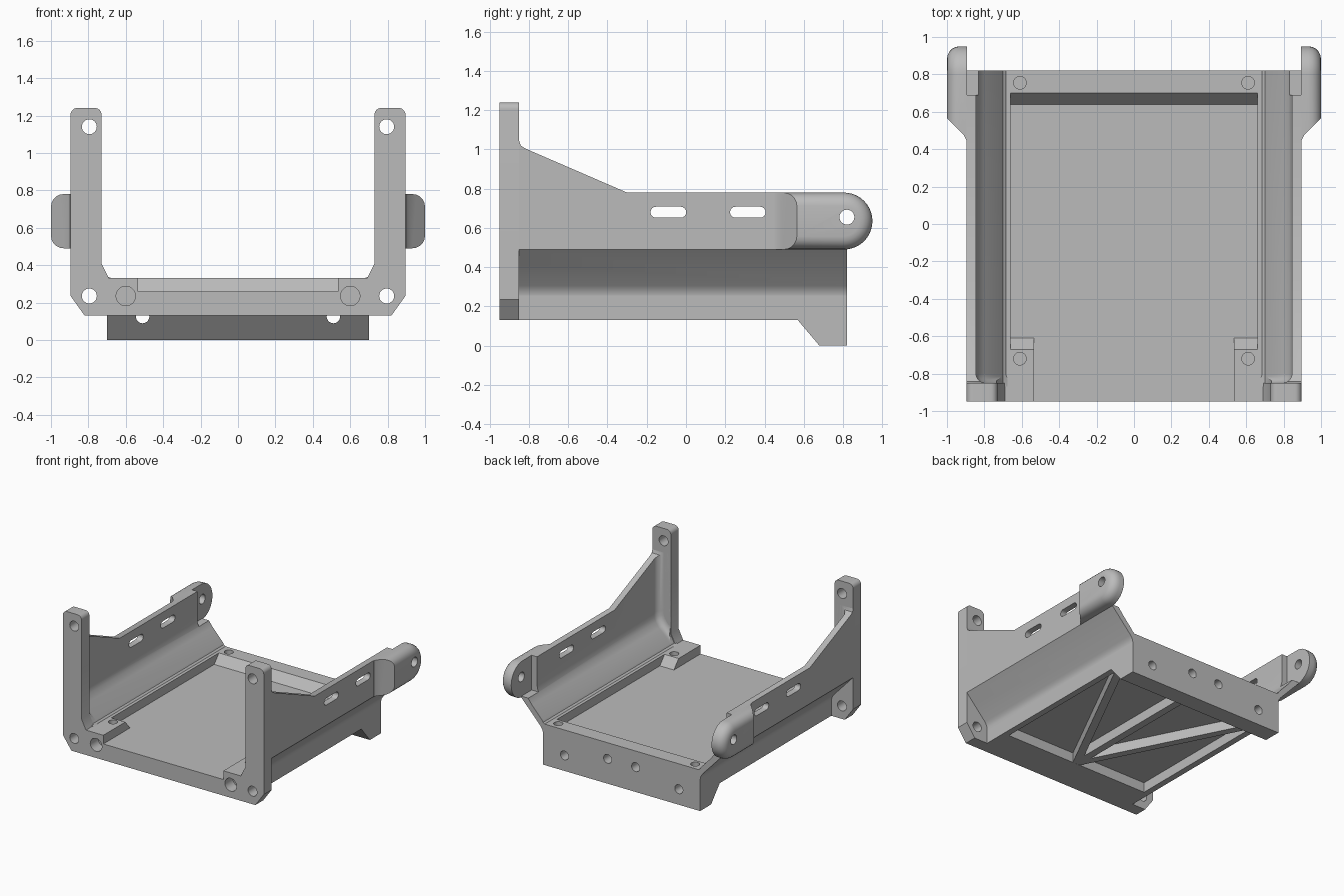
import bpy, bmesh
from math import cos, sin, radians, atan2, hypot, pi
from mathutils import Matrix, Vector

cube = bpy.data.objects.get("Cube")
if cube:
    bpy.data.objects.remove(cube, do_unlink=True)

grey = bpy.data.materials.new("plain grey")
grey.use_nodes = True
grey.diffuse_color = (0.5, 0.5, 0.5, 1)
for node in grey.node_tree.nodes:
    if node.type == 'BSDF_PRINCIPLED':
        node.inputs["Base Color"].default_value = (0.5, 0.5, 0.5, 1)


def arc(cx, cy, r, start, end, steps=8):
    angles = [radians(start + (end - start) * i / steps) for i in range(steps + 1)]
    return [(cx + r * cos(a), cy + r * sin(a)) for a in angles]


def prism(name, pts, lo, hi, axis, bevel=None, width=0.06):
    """Extrude a 2D outline along an axis; bevel(a, b) picks edges to round."""
    place = {'x': lambda p, d: (d, p[0], p[1]),
             'y': lambda p, d: (p[0], d, p[1]),
             'z': lambda p, d: (p[0], p[1], d)}[axis]
    bm = bmesh.new()
    ends = [[bm.verts.new(place(p, d)) for p in pts] for d in (lo, hi)]
    for ring in ends:
        bm.faces.new(ring)
    n = len(pts)
    for i in range(n):
        j = (i + 1) % n
        bm.faces.new((ends[0][i], ends[0][j], ends[1][j], ends[1][i]))
    bmesh.ops.recalc_face_normals(bm, faces=bm.faces)
    if bevel:
        edges = [e for e in bm.edges if bevel(e.verts[0].co, e.verts[1].co)]
        bmesh.ops.bevel(bm, geom=edges, offset=width, segments=5, profile=0.5,
                        affect='EDGES', clamp_overlap=False)
    mesh = bpy.data.meshes.new(name)
    bm.to_mesh(mesh)
    bm.free()
    mesh.materials.append(grey)
    obj = bpy.data.objects.new(name, mesh)
    bpy.context.collection.objects.link(obj)
    return obj


def box(name, x0, x1, y0, y1, z0, z1):
    return prism(name, [(x0, y0), (x1, y0), (x1, y1), (x0, y1)], z0, z1, 'z')


def hole(cx, cy, r, lo, hi, axis):
    return prism("hole_cutter", arc(cx, cy, r, 0, 345, 23), lo, hi, axis)


def bake(obj):
    dg = bpy.context.evaluated_depsgraph_get()
    mesh = bpy.data.meshes.new_from_object(obj.evaluated_get(dg))
    obj.modifiers.clear()
    obj.data = mesh


def combine(obj, tools, operation='DIFFERENCE'):
    for tool in tools:
        mod = obj.modifiers.new("combine", 'BOOLEAN')
        mod.operation, mod.solver, mod.object = operation, 'EXACT', tool
        bake(obj)
        bpy.data.objects.remove(tool, do_unlink=True)


def mirror_x(obj):
    obj.modifiers.new("mirror", 'MIRROR').use_mirror_merge = False
    bake(obj)


def smooth(obj):
    bpy.ops.object.select_all(action='DESELECT')
    obj.select_set(True)
    bpy.context.view_layer.objects.active = obj
    bpy.ops.object.shade_smooth_by_angle(angle=radians(30))


# Front frame with two uprights
half = ([(0.82, 0.13), (0.895, 0.235)] + arc(0.86, 1.205, 0.035, 0, 90)
        + arc(0.765, 1.205, 0.035, 90, 180)
        + [(0.73, 0.41), (0.69, 0.33), (0.535, 0.33), (0.535, 0.26)])
frame = prism("front_frame", half + [(-x, z) for x, z in reversed(half)],
              -0.95, -0.85, 'y')
for s in (-1, 1):
    combine(frame, [hole(s * 0.795, 1.14, 0.04, -1, -0.8, 'y'),
                    hole(s * 0.795, 0.235, 0.04, -1, -0.8, 'y'),
                    hole(s * 0.6, 0.235, 0.052, -1, -0.8, 'y')])

# Base tray with the rear lip, floor recess and hollow underside
tray = prism("base_tray", [(-0.85, 0.13), (0.57, 0.13), (0.68, 0), (0.82, 0),
                           (0.82, 0.33), (-0.85, 0.33)], -0.7, 0.7, 'x')
recess = prism("recess_cutter", [(-0.67, 0.33), (-0.67, 0.4), (0.7, 0.4),
                                 (0.7, 0.33), (0.64, 0.26), (-0.61, 0.26)],
               -0.66, 0.66, 'x')
combine(tray, [recess,
               box("channel_cutter", -0.535, 0.535, -0.9, -0.5, 0.26, 0.4),
               box("pocket_cutter", -0.65, 0.65, -0.66, 0.56, 0.05, 0.21)])
for s in (-1, 1):
    combine(tray, [hole(s * 0.61, -0.72, 0.034, 0.2, 0.4, 'z'),
                   hole(s * 0.61, 0.755, 0.034, 0.2, 0.4, 'z'),
                   hole(s * 0.51, 0.125, 0.036, 0.5, 0.9, 'y'),
                   hole(s * 0.125, 0.2, 0.036, 0.5, 0.9, 'y')])

# Ribs fanning out under the floor
for label, x in (("left", 0.62), ("middle", 0), ("right", -0.62)):
    start, end = Vector((0, -0.66, 0)), Vector((x, 0.56, 0))
    run = end - start
    rib = box(label + "_rib", 0, run.length, -0.03, 0.03, 0.131, 0.22)
    rib.data.transform(Matrix.Translation(start)
                       @ Matrix.Rotation(atan2(run.y, run.x), 4, 'Z'))

# Side walls: cross-section trimmed by the side outline, then hollowed
walls = prism("side_walls", [(0.665, 0.2), (0.7, 0.2), (0.7, 0.255), (0.706, 0.28),
                             (0.722, 0.305), (0.895, 0.49), (0.895, 1.1),
                             (0.735, 1.1), (0.735, 0.41), (0.7, 0.34),
                             (0.665, 0.325)], -0.87, 0.9, 'y')
outline = prism("outline_cutter", [(-0.87, 0.1), (0.82, 0.1), (0.82, 0.5), (0.69, 0.5),
                                   (0.69, 0.78), (-0.3, 0.78), (-0.82, 1.005),
                                   (-0.842, 1.02), (-0.85, 1.045), (-0.87, 1.045)],
                0.5, 1.0, 'x')
combine(walls, [outline], 'INTERSECT')
inside = prism("inside_cutter", [(0.6, 0.33), (0.685, 0.33), (0.8, 0.455), (0.83, 0.495),
                                 (0.842, 0.53), (0.845, 0.57), (0.845, 1.3), (0.6, 1.3)],
               -0.85, 1, 'y', width=0.05,
               bevel=lambda a, b: max(a.y, b.y) < 0 and min(a.x, b.x) > 0.68)
slots = [prism("slot_cutter", arc(y + 0.063, 0.68, 0.028, -90, 90)
               + arc(y - 0.063, 0.68, 0.028, 90, 270), 0.8, 1, 'x')
         for y in (-0.09, 0.315)]
combine(walls, [inside] + slots)
mirror_x(walls)

# Rounded ears flaring out at the back of the walls
ears = prism("rear_ears", [(0.45, 0.49)] + arc(0.805, 0.635, 0.145, -90, 90, 20)
             + [(0.45, 0.78)], 0.893, 1.0, 'x', width=0.068,
             bevel=lambda a, b: min(a.x, b.x) > 0.99 and max(a.y, b.y) > 0.5)
flare = prism("flare_cutter", [(0.897, 0.4), (0.897, 0.45), (0.91, 0.475), (1.0, 0.565),
                               (1.05, 0.615), (1.1, 0.4)], 0.4, 0.9, 'z')
combine(ears, [flare, hole(0.82, 0.655, 0.038, 0.8, 1.1, 'x')])
mirror_x(ears)

for part in (frame, tray, walls, ears):
    smooth(part)
